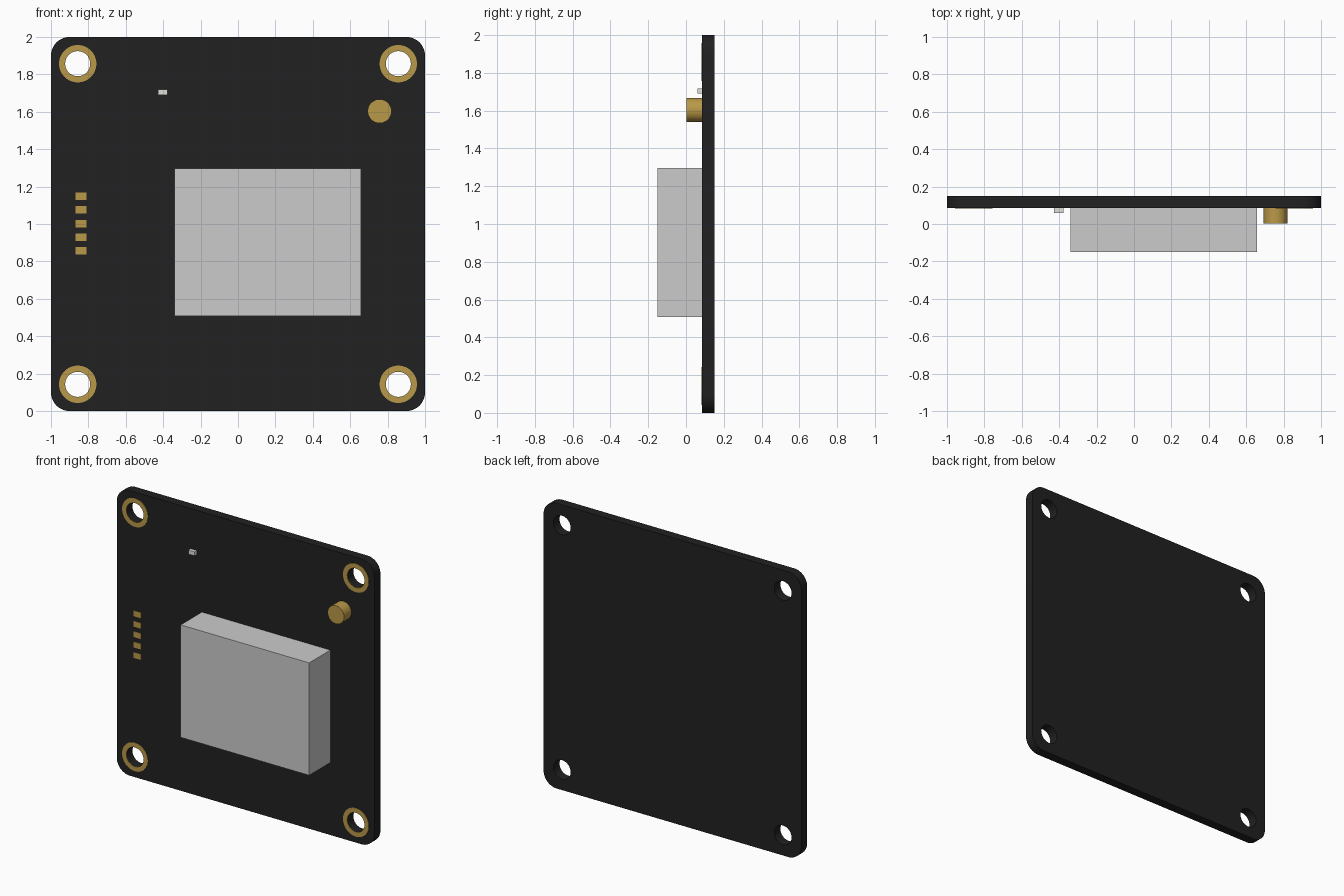
import bpy, bmesh
from math import sin, cos, pi, radians
from mathutils import Matrix

if "Cube" in bpy.data.objects:
    bpy.data.objects.remove(bpy.data.objects["Cube"])

FRONT, BACK = 0.085, 0.15      # board faces along y
HOLE = 0.857                   # hole offset from board centre


def material(name, rgb):
    m = bpy.data.materials.new(name)
    m.diffuse_color = (*rgb, 1)
    m.use_nodes = True
    m.node_tree.nodes["Principled BSDF"].inputs["Base Color"].default_value = m.diffuse_color
    return m


BLACK = material("black_board", (0.015, 0.015, 0.016))
GOLD = material("gold", (0.49, 0.32, 0.065))
WHITE = material("off_white", (0.75, 0.74, 0.68))


def link(name, mesh, mat=None, smooth=False):
    ob = bpy.data.objects.new(name, mesh)
    bpy.context.collection.objects.link(ob)
    if mat:
        mesh.materials.append(mat)
    if smooth:
        bpy.ops.object.select_all(action='DESELECT')
        ob.select_set(True)
        bpy.context.view_layer.objects.active = ob
        bpy.ops.object.shade_smooth_by_angle(angle=radians(30))
    return ob


def circle(cx, cz, r, n=48):
    return [(cx + r * cos(2 * pi * i / n), cz + r * sin(2 * pi * i / n)) for i in range(n)]


def rounded_square(half, r, cz, n=12):
    pts = []
    for k, (sx, sz) in enumerate([(1, 1), (-1, 1), (-1, -1), (1, -1)]):
        for i in range(n + 1):
            a = pi / 2 * (k + i / n)
            pts.append((sx * (half - r) + r * cos(a), cz + sz * (half - r) + r * sin(a)))
    return pts


def plate(name, loops, y0, y1, mat):
    """Filled outline with holes, drawn in x/z and extruded from y0 to y1."""
    cu = bpy.data.curves.new(name, 'CURVE')
    cu.dimensions, cu.fill_mode, cu.extrude = '2D', 'BOTH', (y1 - y0) / 2
    for pts in loops:
        s = cu.splines.new('POLY')
        s.points.add(len(pts) - 1)
        for p, (x, z) in zip(s.points, pts):
            p.co = (x, z, 0, 1)
        s.use_cyclic_u = True
    tmp = bpy.data.objects.new(name + "_outline", cu)
    bpy.context.collection.objects.link(tmp)
    deps = bpy.context.evaluated_depsgraph_get()
    mesh = bpy.data.meshes.new_from_object(tmp.evaluated_get(deps))
    bpy.data.objects.remove(tmp)
    mesh.materials.clear()
    bm = bmesh.new()
    bm.from_mesh(mesh)
    bmesh.ops.remove_doubles(bm, verts=bm.verts, dist=1e-5)
    bm.transform(Matrix.Translation((0, (y0 + y1) / 2, 0)) @ Matrix.Rotation(pi / 2, 4, 'X'))
    bmesh.ops.recalc_face_normals(bm, faces=bm.faces)
    bm.to_mesh(mesh)
    bm.free()
    return link(name, mesh, mat, smooth=True)


def box(name, x0, x1, y0, y1, z0, z1, mat=None):
    bm = bmesh.new()
    bmesh.ops.create_cube(bm, size=1)
    bm.transform(Matrix.Translation(((x0 + x1) / 2, (y0 + y1) / 2, (z0 + z1) / 2))
                 @ Matrix.Diagonal((x1 - x0, y1 - y0, z1 - z0, 1)))
    mesh = bpy.data.meshes.new(name)
    bm.to_mesh(mesh)
    bm.free()
    return link(name, mesh, mat)


# circuit board with four mounting holes
corners = [(sx * HOLE, 1 + sz * HOLE) for sx in (-1, 1) for sz in (-1, 1)]
plate("circuit_board", [rounded_square(1, 0.1, 1)] + [circle(x, z, 0.067) for x, z in corners],
      FRONT, BACK, BLACK)

# gold rings around the holes, front only
for i, (x, z) in enumerate(corners):
    plate(f"hole_ring_{i + 1}", [circle(x, z, 0.1), circle(x, z, 0.067)],
          FRONT - 0.003, FRONT, GOLD)

# column of contact pads
for i in range(5):
    z = 1.002 + (i - 2) * 0.073
    box(f"contact_pad_{i + 1}", -0.87, -0.81, FRONT - 0.003, FRONT, z - 0.02, z + 0.02, GOLD)

# round antenna connector
plate("round_connector", [circle(0.757, 1.603, 0.064)], 0.003, FRONT, GOLD)

# small indicator light
box("indicator_light", -0.427, -0.378, 0.06, FRONT, 1.69, 1.718, WHITE)

# main module block
box("module_block", -0.34, 0.657, -0.15, FRONT, 0.508, 1.297)
